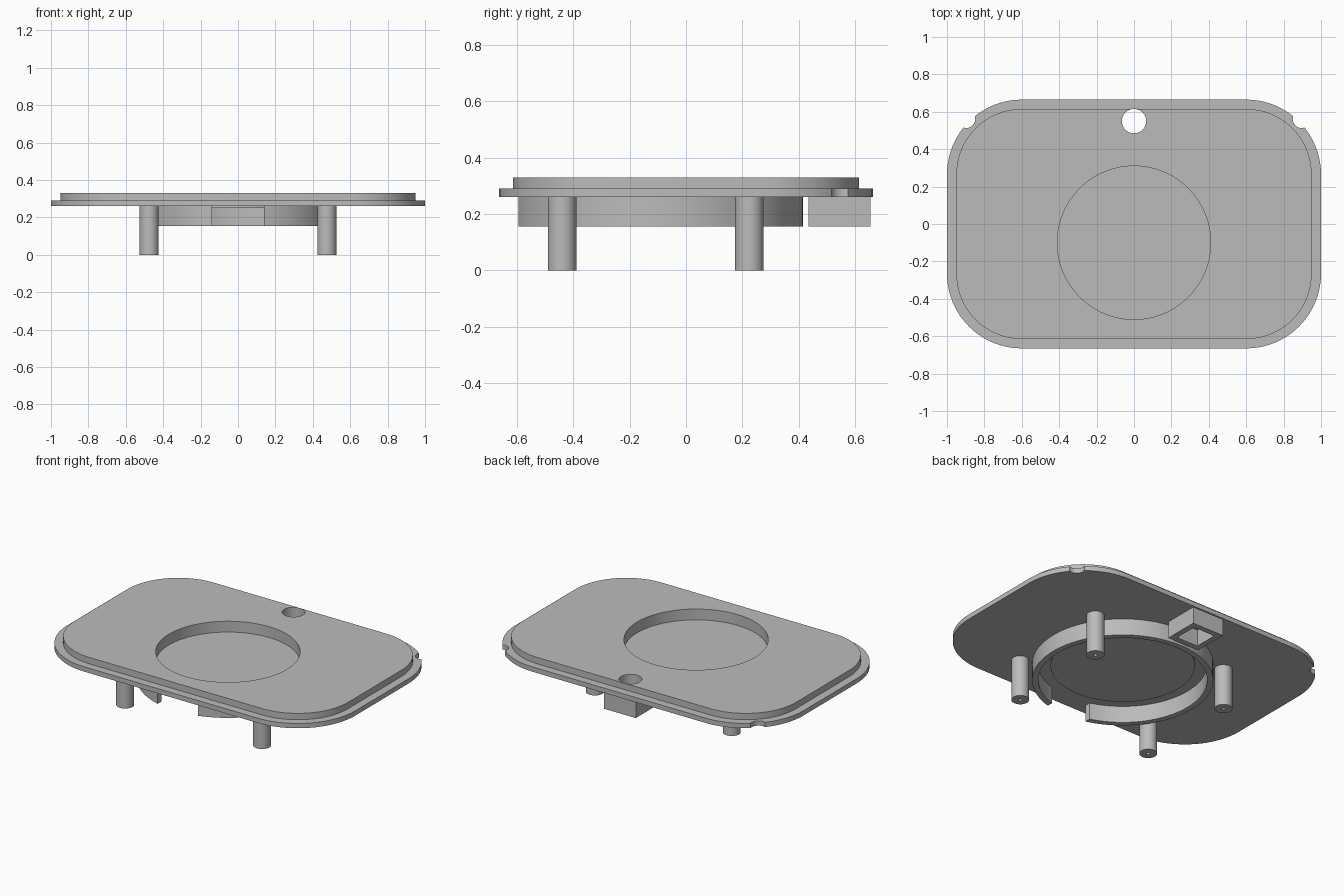
import bpy, bmesh, math
from mathutils import Vector

cube = bpy.data.objects.get("Cube")
if cube:
    bpy.data.objects.remove(cube, do_unlink=True)

grey = bpy.data.materials.new("plain_grey")
grey.use_nodes = True
COLOUR = (0.5, 0.5, 0.5, 1)
grey.diffuse_color = COLOUR
grey.node_tree.nodes["Principled BSDF"].inputs["Base Color"].default_value = COLOUR


def loft(name, loops):
    """Closed solid through a stack of loops given as (outline, height)."""
    bm = bmesh.new()
    rings = [[bm.verts.new((x, y, z)) for x, y in pts] for pts, z in loops]
    n = len(rings[0])
    for low, high in zip(rings, rings[1:]):
        for i in range(n):
            j = (i + 1) % n
            bm.faces.new((low[i], low[j], high[j], high[i]))
    bm.faces.new(rings[0][::-1])
    bm.faces.new(rings[-1])
    bmesh.ops.recalc_face_normals(bm, faces=bm.faces)
    mesh = bpy.data.meshes.new(name)
    bm.to_mesh(mesh)
    bm.free()
    mesh.materials.append(grey)
    obj = bpy.data.objects.new(name, mesh)
    bpy.context.collection.objects.link(obj)
    return obj


def circle(cx, cy, r, n=96):
    return [(cx + r * math.cos(math.tau * i / n), cy + r * math.sin(math.tau * i / n))
            for i in range(n)]


def rectangle(cx, cy, hx, hy):
    return [(cx - hx, cy - hy), (cx + hx, cy - hy), (cx + hx, cy + hy), (cx - hx, cy + hy)]


def rounded(r, n=20):
    """Rounded rectangle whose corner centres are shared by both plate steps."""
    pts = []
    for k, (sx, sy) in enumerate([(1, 1), (-1, 1), (-1, -1), (1, -1)]):
        for i in range(n + 1):
            a = math.pi / 2 * (k + i / n)
            pts.append((sx * CORNER.x + r * math.cos(a), sy * CORNER.y + r * math.sin(a)))
    return pts


def prism(name, outline, z0, z1):
    return loft(name, [(outline, z0), (outline, z1)])


def cut(obj, *cutters):
    bpy.context.view_layer.objects.active = obj
    for c in cutters:
        c.hide_render = True
        mod = obj.modifiers.new("cut", "BOOLEAN")
        mod.operation, mod.solver, mod.object = "DIFFERENCE", "EXACT", c
        bpy.ops.object.modifier_apply(modifier=mod.name)
        bpy.data.objects.remove(c, do_unlink=True)


CORNER = Vector((0.6, 0.265))
BASE, STEP, TOP = 0.26, 0.29, 0.33
RING_Y, HOLE_Y = -0.1, 0.55
parts = []

# Stepped cover plate with round window, small hole and corner notches
plate = loft("cover_plate", [(rounded(0.4), BASE), (rounded(0.4), STEP),
                             (rounded(0.35), STEP), (rounded(0.35), TOP)])
notch = CORNER + Vector((1, 1)).normalized() * 0.418
cut(plate,
    prism("window_cutter", circle(0, RING_Y, 0.41), 0.2, 0.4),
    prism("hole_cutter", circle(0, HOLE_Y, 0.065, 48), 0.2, 0.4),
    *[prism("notch_cutter", circle(s * notch.x, notch.y, 0.047, 32), 0.2, STEP + 0.005)
      for s in (-1, 1)])
parts.append(plate)

# Thin disc closing the window from below
parts.append(prism("recess_floor", circle(0, RING_Y, 0.41), 0.25, 0.262))

# Ring wall under the plate, open at the front
ring = prism("ring_wall", circle(0, RING_Y, 0.515), 0.155, BASE)
cut(ring,
    prism("bore_cutter", circle(0, RING_Y, 0.48), 0.1, 0.3),
    prism("gap_cutter", rectangle(0, -0.55, 0.14, 0.2), 0.1, 0.3))
parts.append(ring)

# Square socket under the small hole
socket = prism("square_socket", rectangle(0, 0.545, 0.11, 0.11), 0.155, BASE)
cut(socket, prism("socket_cutter", rectangle(0, 0.545, 0.075, 0.075), 0.1, 0.3))
parts.append(socket)

# Four posts with pilot holes
for side, x in (("right", -0.475), ("left", 0.475)):
    for end, y in (("front", -0.44), ("back", 0.225)):
        post = prism(f"{end}_{side}_post", circle(x, y, 0.051, 40), 0, BASE)
        cut(post, prism("pilot_cutter", circle(x, y, 0.011, 16), -0.1, 0.15))
        parts.append(post)

# Smooth curved walls, keep edges sharp
bpy.ops.object.select_all(action="DESELECT")
for p in parts:
    p.select_set(True)
bpy.context.view_layer.objects.active = plate
bpy.ops.object.shade_smooth_by_angle(angle=math.radians(30))
